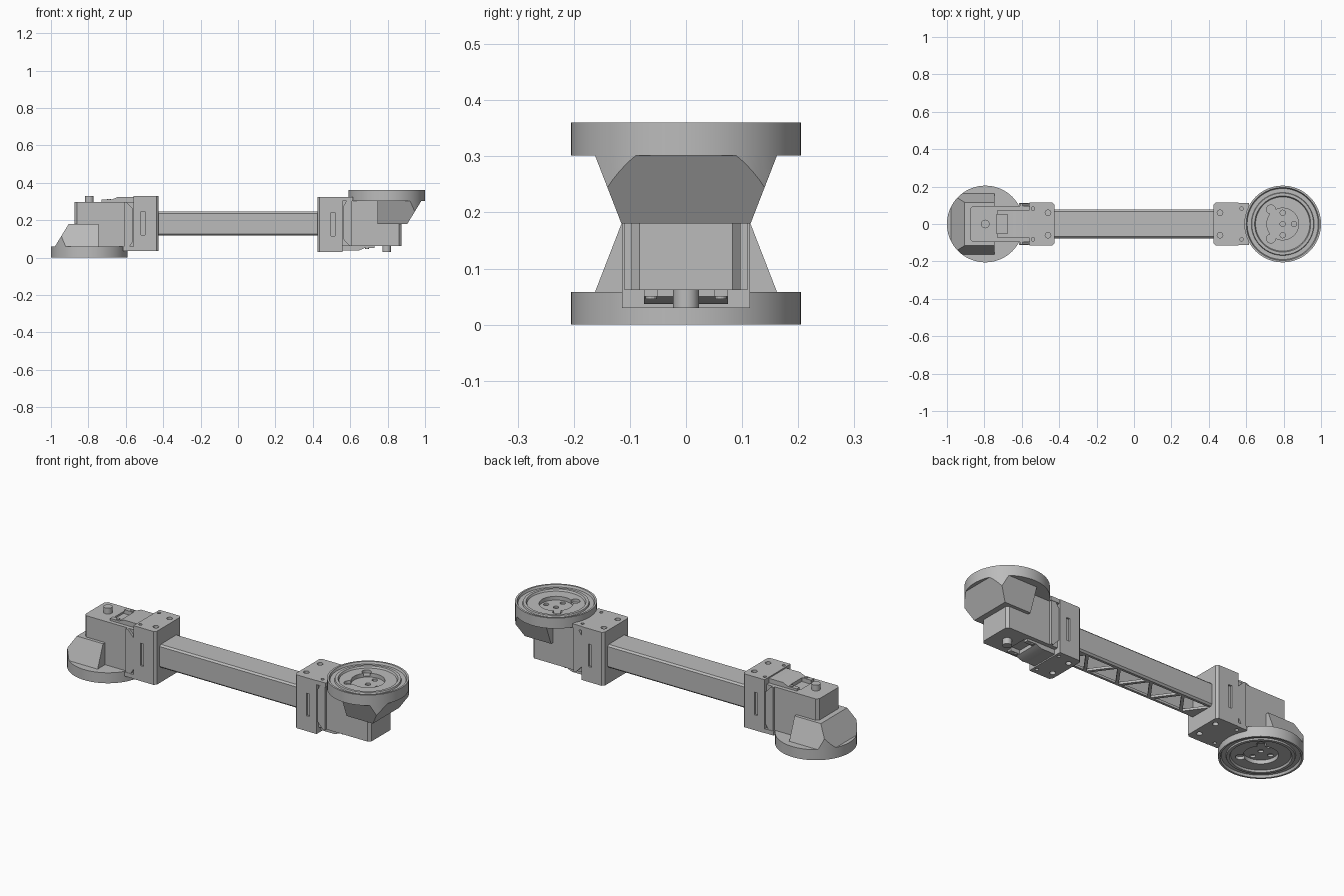
import bpy, bmesh, math
from mathutils import Matrix, Vector

if "Cube" in bpy.data.objects:
    bpy.data.objects.remove(bpy.data.objects["Cube"])

grey = bpy.data.materials.new("plain grey")
grey.use_nodes = True
GREY = (0.5, 0.5, 0.5, 1)
grey.diffuse_color = GREY
grey.node_tree.nodes["Principled BSDF"].inputs["Base Color"].default_value = GREY


def make(name, bm):
    bmesh.ops.recalc_face_normals(bm, faces=bm.faces[:])
    me = bpy.data.meshes.new(name)
    bm.to_mesh(me)
    bm.free()
    me.materials.append(grey)
    ob = bpy.data.objects.new(name, me)
    bpy.context.collection.objects.link(ob)
    return ob


def prism(name, pts, axis, lo, hi):
    """Extrude a 2D outline: axis z takes (x, y), axis y takes (x, z)."""
    bm = bmesh.new()
    place = (lambda p, t: (p[0], p[1], t)) if axis == "z" else (lambda p, t: (p[0], t, p[1]))
    face = bm.faces.new([bm.verts.new(place(p, lo)) for p in pts])
    new = bmesh.ops.extrude_face_region(bm, geom=[face])["geom"]
    shift = Vector(place((0, 0), hi - lo))
    bmesh.ops.translate(bm, vec=shift, verts=[v for v in new if isinstance(v, bmesh.types.BMVert)])
    return make(name, bm)


def box(name, x0, x1, y0, y1, z0, z1):
    return prism(name, [(x0, y0), (x1, y0), (x1, y1), (x0, y1)], "z", z0, z1)


def rod(name, x, y, r, z0, z1, n=24):
    ring = [(x + r * math.cos(i * math.tau / n), y + r * math.sin(i * math.tau / n)) for i in range(n)]
    return prism(name, ring, "z", z0, z1)


def lathe(name, profile, x, n=72):
    bm = bmesh.new()
    vs = [bm.verts.new((r, 0, z)) for r, z in profile]
    edges = [bm.edges.new(pair) for pair in zip(vs, vs[1:])]
    bmesh.ops.spin(bm, geom=vs + edges, cent=(0, 0, 0), axis=(0, 0, 1), angle=math.tau, steps=n)
    bmesh.ops.remove_doubles(bm, verts=bm.verts[:], dist=1e-5)
    bmesh.ops.translate(bm, vec=(x, 0, 0), verts=bm.verts[:])
    return make(name, bm)


def combine(ob, tools, operation="DIFFERENCE"):
    """Apply booleans and discard the tools."""
    for tool in tools:
        mod = ob.modifiers.new("cut", "BOOLEAN")
        mod.operation, mod.solver, mod.object = operation, "EXACT", tool
    bpy.context.view_layer.update()
    graph = bpy.context.evaluated_depsgraph_get()
    result = bpy.data.meshes.new_from_object(ob.evaluated_get(graph))
    ob.modifiers.clear()
    ob.data = result
    for tool in tools:
        bpy.data.objects.remove(tool)
    return ob


def smooth(ob):
    bpy.ops.object.select_all(action="DESELECT")
    ob.select_set(True)
    bpy.context.view_layer.objects.active = ob
    bpy.ops.object.shade_smooth_by_angle(angle=math.radians(28))


AX = -0.795   # joint axis
R = 0.205     # flange radius
end = []

# Joint flange: dished wheel with a recessed hub
flange = lathe("joint_flange", [(0, 0.058), (R, 0.058), (R, 0), (0.195, 0), (0.19, 0.012),
                                (0.168, 0.012), (0.165, 0.004), (0.15, 0.004), (0.145, 0.014),
                                (0.085, 0.014), (0.085, 0.035), (0, 0.035)], AX)
holes = [rod("hole", AX + dx, dy, 0.014, 0.02, 0.046, 16)
         for dx, dy in [(0, 0), (0.06, 0), (-0.06, 0), (0, 0.06), (0, -0.06)]]
holes += [rod("notch", AX + 0.063, s * 0.078, 0.024, -0.01, 0.03) for s in (1, -1)]
end.append(combine(flange, holes))

# Tapered housing, trimmed to the flange radius
bm = bmesh.new()
rings = [[bm.verts.new(p) for p in ((x, -y, z), (-0.745, -y, z), (-0.745, y, z), (x, y, z))]
         for x, y, z in ((-0.987, 0.167, 0.046), (-0.905, 0.115, 0.18))]
bm.faces.new(rings[0])
bm.faces.new(rings[1])
for i in range(4):
    j = (i + 1) % 4
    bm.faces.new((rings[0][i], rings[0][j], rings[1][j], rings[1][i]))
housing = make("joint_housing", bm)
end.append(combine(housing, [rod("trim", AX, 0, R, 0, 0.3, 72)], "INTERSECT"))

# Motor body with chamfered end corners and a shallow cable recess
W, C = 0.097, 0.014
motor = prism("motor_body", [(-0.875, C - W), (C - 0.875, -W), (-0.54, -W), (-0.54, W),
                             (C - 0.875, W), (-0.875, W - C)], "z", 0.05, 0.298)
end.append(combine(motor, [box("recess", -0.735, -0.66, -0.05, 0.05, 0.288, 0.32)]))
end.append(rod("shaft_stub", AX, 0, 0.023, 0.29, 0.33))
for side, s in (("left", 1), ("right", -1)):
    y0, y1 = sorted((s * 0.05, s * 0.075))
    end.append(box(side + "_connector", -0.73, -0.66, y0, y1, 0.29, 0.31))
    end.append(rod(side + "_screw", -0.69, s * 0.062, 0.01, 0.3, 0.314, 12))

# Sloped cover between the motor and the bracket
end.append(prism("motor_cover", [(-0.675, 0.29), (-0.675, 0.31), (-0.645, 0.323), (-0.54, 0.323),
                                 (-0.54, 0.29)], "y", -0.075, 0.075))

# Chamfered collar around the motor
end.append(prism("motor_collar", [(-0.61, 0.05), (-0.61, 0.298), (-0.597, 0.298), (-0.563, 0.262),
                                  (-0.563, 0.085), (-0.585, 0.05)], "y", -0.11, 0.11))

# Clamp bracket with bolt holes and side slots
B, K = 0.114, 0.012
bracket = prism("clamp_bracket", [(-0.56, -B), (-0.425 - K, -B), (-0.425, K - B), (-0.425, B - K),
                                  (-0.425 - K, B), (-0.56, B)], "z", 0.035, 0.33)
cuts = []
for s in (1, -1):
    cuts.append(box("slot", -0.518, -0.498, s * 0.124 - 0.02, s * 0.124 + 0.02, 0.12, 0.245))
    for z in (0.035, 0.33):
        cuts.append(rod("hole", -0.46, s * 0.06, 0.015, z - 0.02, z + 0.02, 16))
    cuts.append(rod("hole", -0.54, s * 0.082, 0.009, 0.31, 0.35, 16))
end.append(combine(bracket, cuts))
lip = box("bracket_lip", -0.615, -0.555, -0.112, 0.112, 0.035, 0.058)
end.append(combine(lip, [rod("hole", -0.575, s * 0.082, 0.009, 0.02, 0.05, 16) for s in (1, -1)]))

# The other end is the same assembly turned over about y
turn = (Matrix.Translation((0, 0, 0.18)) @ Matrix.Rotation(math.pi, 4, "Y")
        @ Matrix.Translation((0, 0, -0.18)))
for ob in end:
    smooth(ob)
    twin = ob.copy()
    twin.data = ob.data.copy()
    twin.data.transform(turn)
    twin.name = "upper_" + ob.name
    ob.name = "lower_" + ob.name
    bpy.context.collection.objects.link(twin)

# Hollow link beam with a triangulated underside
beam = box("link_beam", -0.435, 0.435, -0.077, 0.077, 0.117, 0.245)
bm = bmesh.new()
bm.from_mesh(beam.data)
long_edges = [e for e in bm.edges if abs(e.verts[0].co.x - e.verts[1].co.x) > 0.5]
bmesh.ops.bevel(bm, geom=long_edges, offset=0.009, segments=1, affect="EDGES")
bm.to_mesh(beam.data)
bm.free()
cuts = [box("hollow", -0.425, 0.425, -0.064, 0.064, 0.13, 0.232)]
for i in range(8):
    c, s = -0.35 + 0.1 * i, 1 if i % 2 else -1
    cuts.append(prism("truss_gap", [(c - 0.08, -0.055 * s), (c + 0.08, -0.055 * s), (c, 0.055 * s)],
                      "z", 0.1, 0.15))
combine(beam, cuts)
